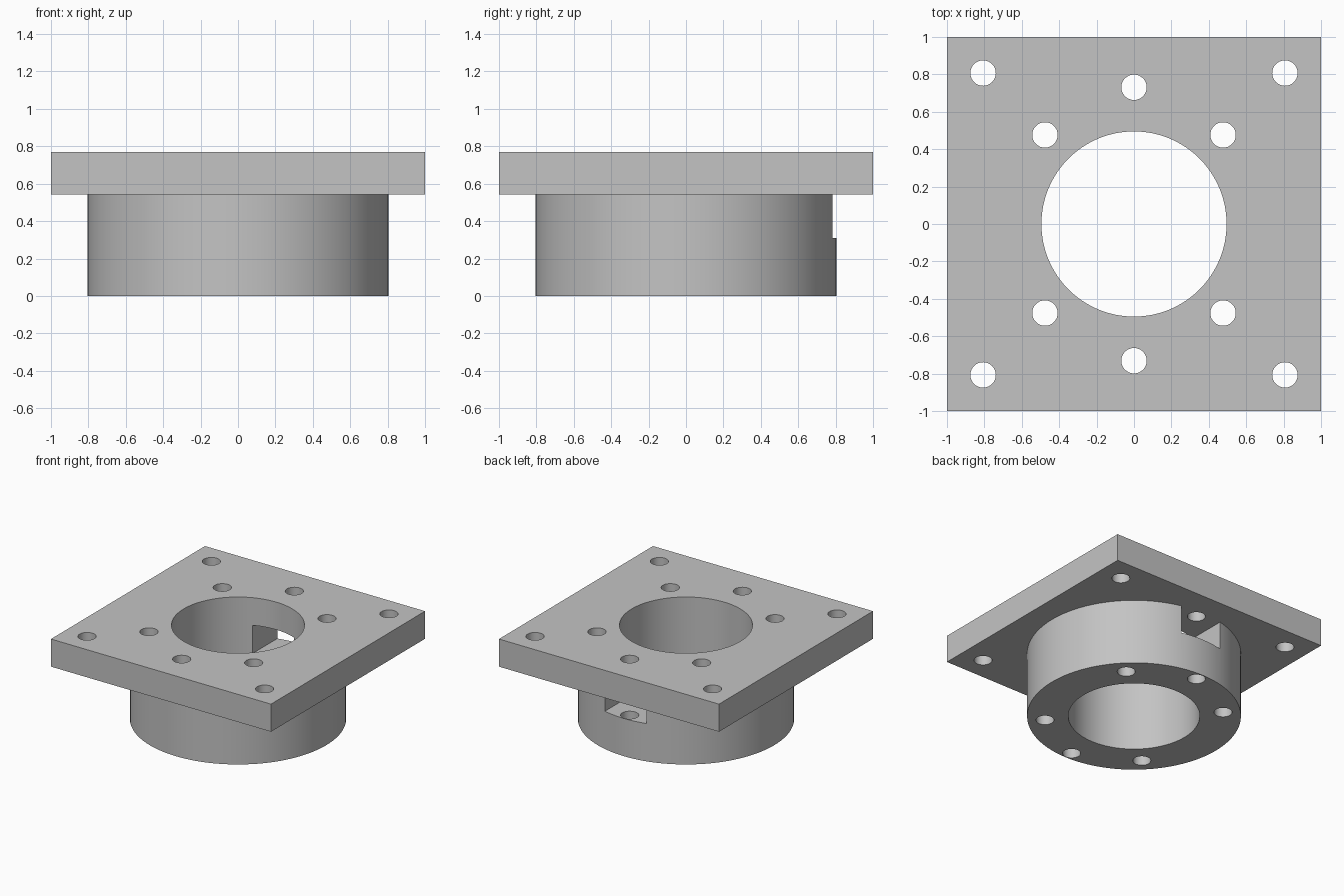
import bpy
import math

cube = bpy.data.objects.get("Cube")
if cube:
    bpy.data.objects.remove(cube, do_unlink=True)

PLATE_BOTTOM, TOP = 0.543, 0.77
COLLAR_R, BORE_R, HOLE_R = 0.805, 0.495, 0.068
NOTCH_FLOOR, NOTCH_HALF = 0.31, 0.19

# Material
grey = bpy.data.materials.new("machined_grey")
grey.use_nodes = True
colour = (0.55, 0.55, 0.55, 1)
grey.diffuse_color = colour
grey.node_tree.nodes["Principled BSDF"].inputs["Base Color"].default_value = colour


def finish(name):
    obj = bpy.context.object
    obj.name = name
    obj.data.materials.append(grey)
    return obj


def box(name, x0, x1, y0, y1, z0, z1):
    bpy.ops.mesh.primitive_cube_add(
        size=1, location=((x0 + x1) / 2, (y0 + y1) / 2, (z0 + z1) / 2))
    bpy.context.object.scale = (x1 - x0, y1 - y0, z1 - z0)
    bpy.ops.object.transform_apply(location=False, rotation=False, scale=True)
    return finish(name)


def cylinder(name, radius, x, y, z0, z1, sides):
    bpy.ops.mesh.primitive_cylinder_add(
        vertices=sides, radius=radius, depth=z1 - z0, location=(x, y, (z0 + z1) / 2))
    return finish(name)


def combine(target, tool, operation):
    tool.hide_render = True
    mod = target.modifiers.new(operation.lower(), 'BOOLEAN')
    mod.operation = operation
    mod.solver = 'EXACT'
    mod.object = tool
    bpy.ops.object.select_all(action='DESELECT')
    bpy.context.view_layer.objects.active = target
    target.select_set(True)
    bpy.ops.object.modifier_apply(modifier=mod.name)
    bpy.data.objects.remove(tool, do_unlink=True)


# Round collar, with a slot open to the back under the plate
collar = cylinder("collar", COLLAR_R, 0, 0, 0, PLATE_BOTTOM + 0.1, 128)
combine(collar, box("slot_cutter", -NOTCH_HALF, NOTCH_HALF, 0.2, 1.2,
                    NOTCH_FLOOR, TOP), 'DIFFERENCE')

# Square mounting plate joined to the collar
housing = box("flanged_housing", -1, 1, -1, 1, PLATE_BOTTOM, TOP)
combine(housing, collar, 'UNION')

# Central bore
combine(housing, cylinder("bore_cutter", BORE_R, 0, 0, -0.2, 1, 128), 'DIFFERENCE')

# Corner holes, inner holes and the front and back holes
holes = [(sx * d, sy * d) for d in (0.807, 0.476) for sx in (-1, 1) for sy in (-1, 1)]
holes += [(0, -0.731), (0, 0.731)]
for x, y in holes:
    combine(housing, cylinder("hole_cutter", HOLE_R, x, y, -0.2, 1, 32), 'DIFFERENCE')

# Smooth walls with sharp rims
bpy.ops.object.select_all(action='DESELECT')
housing.select_set(True)
bpy.context.view_layer.objects.active = housing
bpy.ops.object.shade_smooth_by_angle(angle=math.radians(30))
